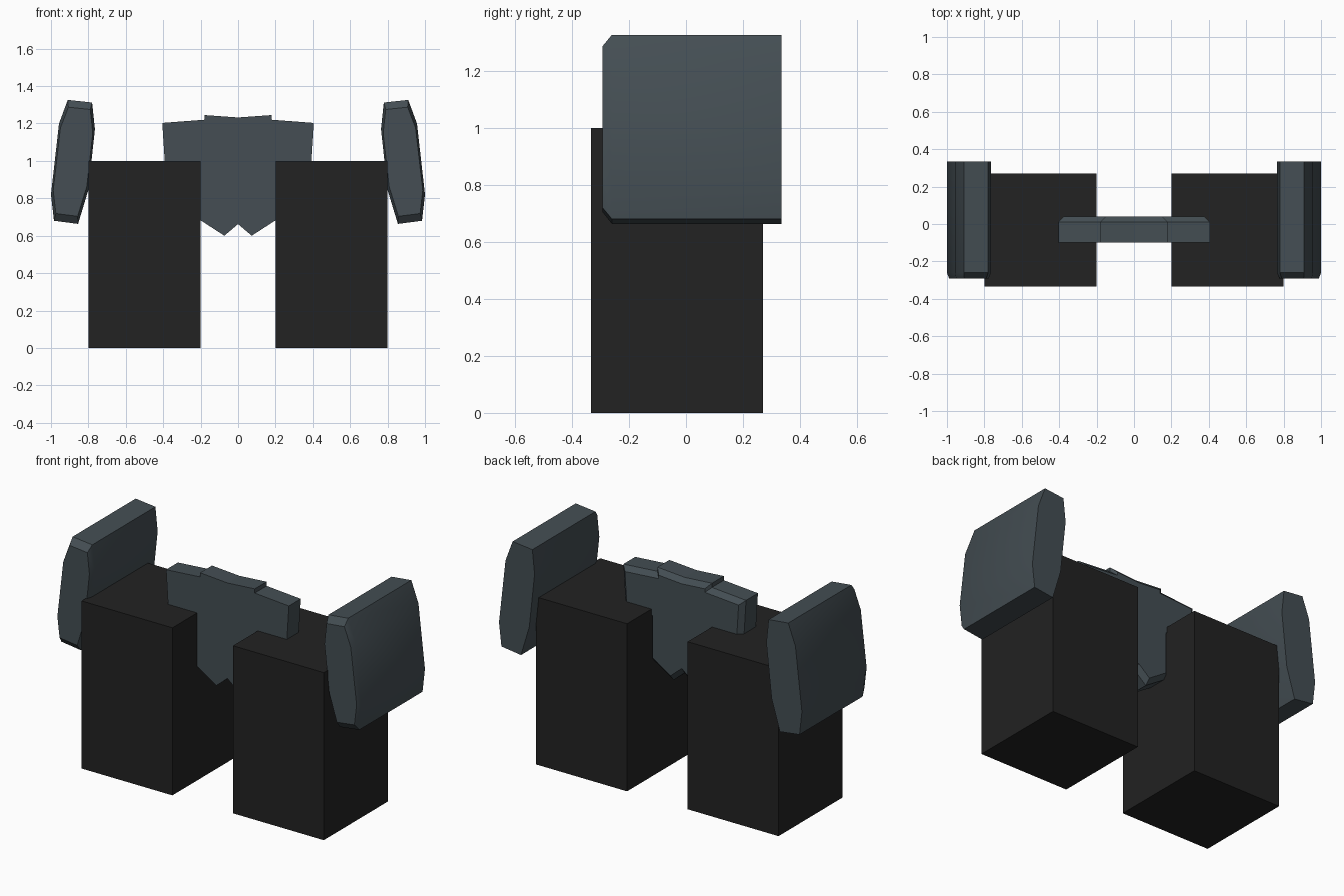
import bpy, bmesh, math
from mathutils import Vector

cube = bpy.data.objects.get("Cube")
if cube:
    bpy.data.objects.remove(cube, do_unlink=True)


def make_material(name, rgb):
    mat = bpy.data.materials.new(name)
    mat.use_nodes = True
    mat.diffuse_color = (*rgb, 1)
    bsdf = next(n for n in mat.node_tree.nodes if n.type == 'BSDF_PRINCIPLED')
    bsdf.inputs["Base Color"].default_value = (*rgb, 1)
    return mat


slate = make_material("slate grey", (0.058, 0.076, 0.087))
black = make_material("soft black", (0.016, 0.016, 0.016))


def finish(name, bm, mat):
    bmesh.ops.recalc_face_normals(bm, faces=bm.faces)
    mesh = bpy.data.meshes.new(name)
    bm.to_mesh(mesh)
    bm.free()
    mesh.materials.append(mat)
    obj = bpy.data.objects.new(name, mesh)
    bpy.context.collection.objects.link(obj)
    return obj


def prism(outline, y_start, y_end):
    """Extrude an x-z outline along y; returns the bmesh and its end face."""
    bm = bmesh.new()
    base = bm.faces.new([bm.verts.new((x, y_start, z)) for x, z in outline])
    ext = bmesh.ops.extrude_face_region(bm, geom=[base], use_keep_orig=True)["geom"]
    end = next(g for g in ext if isinstance(g, bmesh.types.BMFace))
    for v in end.verts:
        v.co.y = y_end
    bmesh.ops.recalc_face_normals(bm, faces=bm.faces)
    return bm, end


# Tall leg blocks
def leg(name, side):
    bm, _ = prism([(side * x, z) for x, z in
                   ((0.2, 0), (0.8, 0), (0.8, 1), (0.2, 1))], -0.333, 0.27)
    return finish(name, bm, black)


# Tilted side pads with a chamfered front
PAD = [(0.91, 1.326), (0.78, 1.312), (0.765, 1.17), (0.80, 0.845),
       (0.855, 0.663), (0.984, 0.68), (1.0, 0.82), (0.957, 1.2)]


def pad(name, side):
    bm, front = prism([(side * x, z) for x, z in PAD], 0.335, -0.26)
    bmesh.ops.inset_region(bm, faces=[front], thickness=0.0)
    centre = front.calc_center_median()
    for v in front.verts:
        d = v.co - centre
        v.co = centre + Vector((d.x * 0.9, -0.032, d.z * 0.88))
    obj = finish(name, bm, slate)
    bpy.ops.object.select_all(action='DESELECT')
    obj.select_set(True)
    bpy.context.view_layer.objects.active = obj
    bpy.ops.object.shade_smooth_by_angle(angle=math.radians(30))


for side, word in ((1, "left"), (-1, "right")):
    leg(word + "_leg_block", side)
    pad(word + "_side_pad", side)

# Central plate with a stepped top, pointed bottom and bevelled back
half = [(0.18, 1.245), (0.18, 1.22), (0.405, 1.203), (0.39, 0.97),
        (0.22, 0.94), (0.22, 0.695), (0.073, 0.6)]
outline = [(0, 1.232)] + half + [(0, 0.662)] + [(-x, z) for x, z in reversed(half)]
bm, back = prism(outline, -0.1, 0.012)
bmesh.ops.inset_region(bm, faces=[back], thickness=0.028, depth=0.028,
                       use_even_offset=True)
finish("centre_plate", bm, slate)
